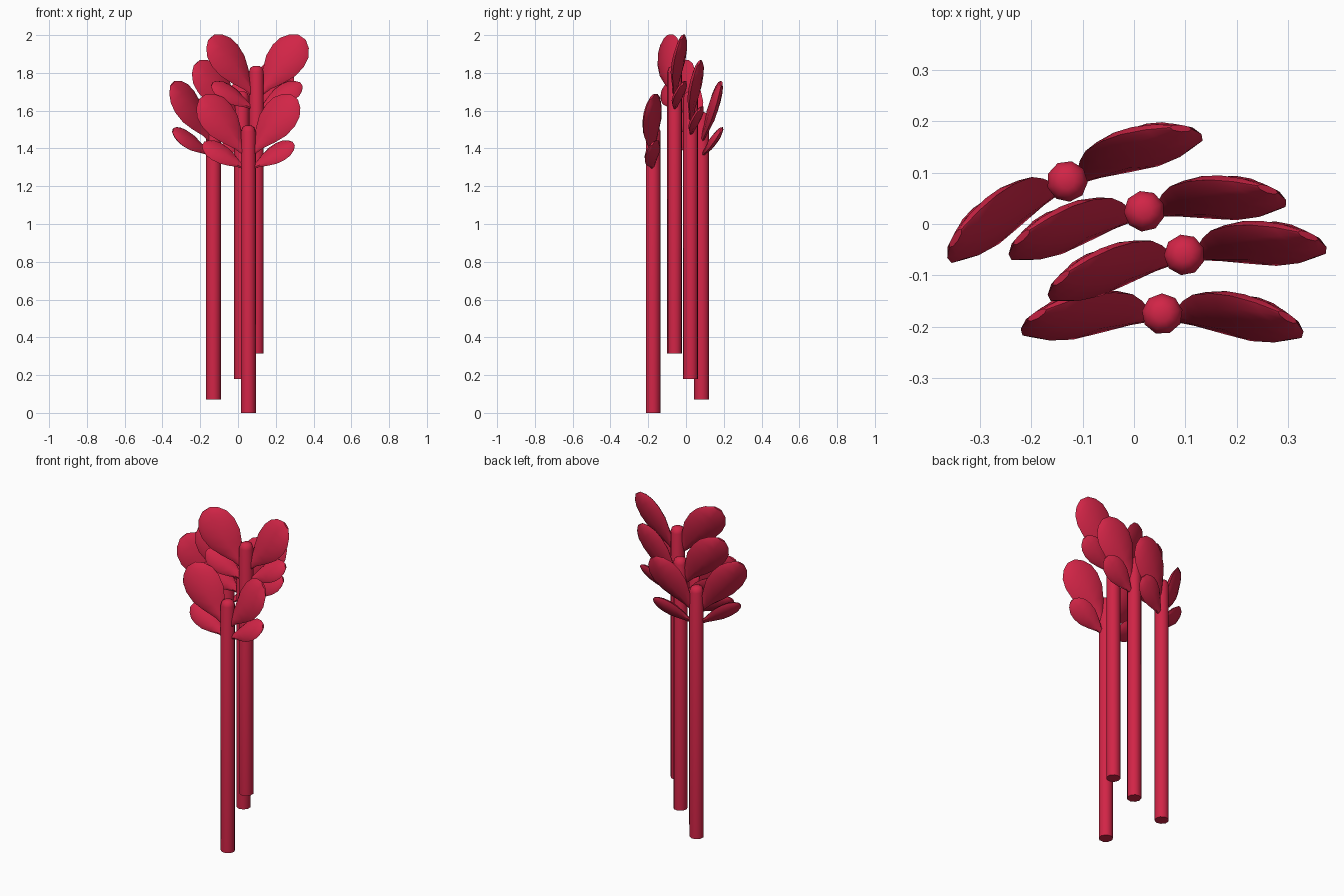
import bpy, bmesh, math
from mathutils import Vector, Matrix

if "Cube" in bpy.data.objects:
    bpy.data.objects.remove(bpy.data.objects["Cube"])

red = bpy.data.materials.new("crimson")
red.diffuse_color = (0.64, 0.018, 0.062, 1)
red.use_nodes = True
red.node_tree.nodes["Principled BSDF"].inputs["Base Color"].default_value = red.diffuse_color

# leaf outline: (distance along, half width, half thickness), as fractions
LEAF = [(0, .14, .35), (.15, .30, .5), (.33, .66, .75), (.5, .93, 1), (.68, 1, 1),
        (.82, .90, .85), (.93, .62, .6), (1, .24, .25)]


def finish(name, bm, matrix, angle):
    bmesh.ops.recalc_face_normals(bm, faces=bm.faces)
    bm.transform(matrix)
    me = bpy.data.meshes.new(name)
    bm.to_mesh(me)
    bm.free()
    me.materials.append(red)
    ob = bpy.data.objects.new(name, me)
    bpy.context.collection.objects.link(ob)
    bpy.ops.object.select_all(action='DESELECT')
    ob.select_set(True)
    bpy.context.view_layer.objects.active = ob
    bpy.ops.object.shade_smooth_by_angle(angle=math.radians(angle))


def loft(rings):
    bm = bmesh.new()
    loops = [[bm.verts.new(p) for p in r] for r in rings]
    n = len(loops[0])
    for a, b in zip(loops, loops[1:]):
        for i in range(n):
            j = (i + 1) % n
            bm.faces.new((a[i], a[j], b[j], b[i]))
    bm.faces.new(loops[0])
    bm.faces.new(loops[-1])
    return bm


def leaf(name, base, rise, length, half, thick, tilt, side, matrix):
    a, t = math.radians(rise), math.radians(tilt)
    along = Vector((math.cos(a), 0, math.sin(a)))
    across = Vector((-math.sin(a), 0, math.cos(a))) * math.cos(t) + Vector((0, math.sin(t), 0))
    normal = along.cross(across)
    rings = []
    for d, w, h in LEAF:
        ring = []
        for k in range(8):
            q = math.tau * k / 8
            p = Vector(base) + along * (d * length) + across * (w * half * math.cos(q)) \
                + normal * (h * thick * math.sin(q))
            ring.append((p.x * side, p.y, p.z))
        rings.append(ring)
    finish(name, loft(rings), matrix, 35)


def stalk(name, matrix):
    # straight pole with a small domed top
    rings = [[(r * math.cos(math.tau * k / 9 + .2), r * math.sin(math.tau * k / 9 + .2), z)
              for k in range(9)] for r, z in ((.04, 0), (.04, 1.49), (.032, 1.513), (.015, 1.522))]
    finish(name, loft(rings), matrix, 45)


# four copies: x, y, base height, turn
STEMS = [(-.13, .083, .07, 26), (.02, .025, .18, 11), (.098, -.06, .315, 9.7), (.055, -.175, 0, -.5)]
for i, (x, y, z, turn) in enumerate(STEMS, 1):
    m = Matrix.Translation((x, y, z)) @ Matrix.Rotation(math.radians(turn), 4, 'Z')
    stalk(f"stem_{i}", m)
    for side, label in ((1, "right"), (-1, "left")):
        leaf(f"large_leaf_{label}_{i}", (.015, -.004, 1.37), 53, .38, .106, .028, 25, side, m)
        leaf(f"small_leaf_{label}_{i}", (.015, -.002, 1.295), 30, .26, .064, .022, 38, side, m)
